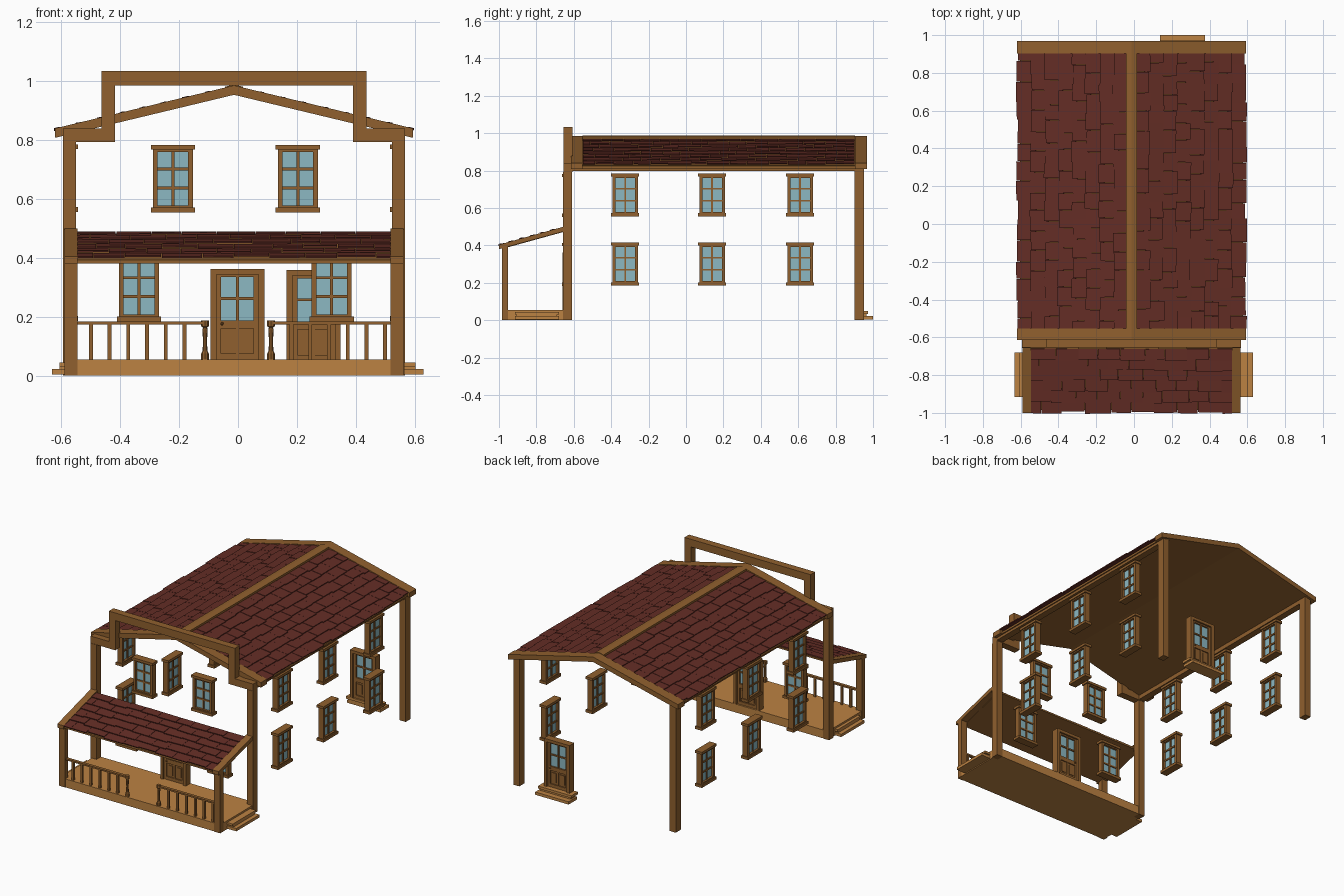
import bpy, bmesh, math, random
from mathutils import Matrix, Vector

if "Cube" in bpy.data.objects:
    bpy.data.objects.remove(bpy.data.objects["Cube"])

random.seed(4)
CX = -0.0135          # house centre line
SLOPE = 0.24          # main roof pitch


def srgb(r, g, b):
    return tuple((c / 255 / 12.92 if c < 11 else ((c / 255 + 0.055) / 1.055) ** 2.4) for c in (r, g, b)) + (1,)


def material(name, *rgb):
    m = bpy.data.materials.new(name)
    m.diffuse_color = srgb(*rgb)
    m.use_nodes = True
    m.node_tree.nodes["Principled BSDF"].inputs["Base Color"].default_value = m.diffuse_color
    return m


TRIM = material("brown_timber", 144, 96, 46)
PLANK = material("light_planks", 188, 130, 66)
SHINGLE = material("red_shingle", 100, 45, 37)
GLASS = material("blue_glass", 140, 184, 194)


def finish(name, bm, mats, matrix=Matrix()):
    bmesh.ops.recalc_face_normals(bm, faces=bm.faces)
    me = bpy.data.meshes.new(name)
    bm.to_mesh(me)
    bm.free()
    for m in mats:
        me.materials.append(m)
    ob = bpy.data.objects.new(name, me)
    ob.matrix_world = matrix
    bpy.context.collection.objects.link(ob)
    return ob


def add_box(bm, x0, x1, y0, y1, z0, z1, mi=0):
    mat = Matrix.Translation(((x0 + x1) / 2, (y0 + y1) / 2, (z0 + z1) / 2)) @ \
        Matrix.Diagonal((abs(x1 - x0), abs(y1 - y0), abs(z1 - z0), 1))
    for v in bmesh.ops.create_cube(bm, size=1, matrix=mat)["verts"]:
        for f in v.link_faces:
            f.material_index = mi


def boxes(name, items, mats, matrix=Matrix()):
    bm = bmesh.new()
    for it in items:
        add_box(bm, *it)
    return finish(name, bm, mats, matrix)


def prism(name, pts, axis, a, b, mat):
    """Extrude a 2D outline: axis 'y' takes (x, z) points, axis 'x' takes (y, z)."""
    bm = bmesh.new()
    place = (lambda p: (p[0] + CX, a, p[1])) if axis == "y" else (lambda p: (a, p[0], p[1]))
    f = bm.faces.new([bm.verts.new(place(p)) for p in pts])
    ext = bmesh.ops.extrude_face_region(bm, geom=[f])
    d = Vector((0, b - a, 0)) if axis == "y" else Vector((b - a, 0, 0))
    bmesh.ops.translate(bm, vec=d, verts=[v for v in ext["geom"] if isinstance(v, bmesh.types.BMVert)])
    return finish(name, bm, [mat])


def chevron(name, half, top, thick, y0, y1):
    low = top - SLOPE * half
    prism(name, [(-half, low), (0, top), (half, low), (half, low - thick),
                 (0, top - thick), (-half, low - thick)], "y", y0, y1, TRIM)


def shingles(name, start, along, down, rows, cols):
    """Rows of overlapping, slightly uneven shingles on a sloping rectangle."""
    bm = bmesh.new()
    start, along, down = Vector(start), Vector(along), Vector(down)
    width, u, v = along.length, along.normalized(), down.normalized()
    n = u.cross(v)
    if n.z < 0:
        n = -n
    step = down.length / rows
    for r in range(rows):
        w = width / cols
        cuts = [0] + [w * (i + (0.5 if r % 2 else 0.0) + random.uniform(-.15, .15))
                      for i in range(0 if r % 2 else 1, cols)] + [width]
        for a, b in zip(cuts, cuts[1:]):
            end = (r + 1) * step + random.uniform(-.006, .006)
            beg = max(0, end - step * 1.3)
            lift = random.uniform(.009, .013)
            vs = []
            for s, h in ((beg, .0), (end, lift)):
                for q in (a + .001, b - .001):
                    e = s + random.uniform(-.002, .002)
                    for t in (0, .006):
                        vs.append(bm.verts.new(start + u * q + v * e + n * (h + t)))
            for q in ((0, 1, 3, 2), (4, 6, 7, 5), (0, 4, 5, 1), (2, 3, 7, 6), (1, 5, 7, 3), (0, 2, 6, 4)):
                bm.faces.new([vs[k] for k in q])
    finish(name, bm, [SHINGLE])


# --- Main frame: corner posts, eave beams, stepped false front ---
for s, side in ((-1, "left"), (1, "right")):
    x0, x1 = sorted((CX + s * .537, CX + s * .58))
    boxes("front_post_" + side, [(x0, x1, -.657, -.61, 0, .793)], [TRIM])
    boxes("back_post_" + side, [(x0, x1, .9, .952, 0, .825)], [TRIM])
    boxes("eave_beam_" + side, [(x0, x1, -.61, .9, .797, .83)], [TRIM])
half = [(.45, 1.034), (.45, .838), (.58, .838), (.58, .793), (.404, .793), (.404, .985)]
prism("false_front", half + [(-x, z) for x, z in reversed(half)], "y", -.655, -.608, TRIM)

# --- Main roof ---
chevron("front_gable_trim", .607, .985, .032, -.615, -.553)
chevron("back_gable_trim", .607, .985, .032, .903, .968)
chevron("ridge_cap", .03, .988, .025, -.553, .903)
chevron("roof_deck", .59, .967, .014, -.553, .903)
for s, side in ((-1, "left"), (1, "right")):
    shingles("roof_shingles_" + side, (CX + s * .02, -.553, .963), (0, 1.456, 0),
             (s * .582, 0, -SLOPE * .582), 8, 14)

# --- Porch: floor, posts, roof ---
PL, PR = CX - .573, CX + .577
boxes("porch_floor", [(PL + .002, PR - .002, -.982, -.612, 0, .054)], [PLANK])
for s, side in ((-1, "left"), (1, "right")):
    x0, x1 = sorted((CX + s * .532, CX + s * .576))
    boxes("porch_post_" + side, [(x0, x1, -.985, -.952, 0, .393)], [TRIM])
    prism("porch_roof_beam_" + side, [(-1, .404), (-.655, .5), (-.655, .474), (-1, .38)], "x", x0, x1, TRIM)
prism("porch_roof_deck", [(-.985, .392), (-.655, .483), (-.655, .472), (-.985, .381)], "x",
      CX - .532, CX + .532, TRIM)
shingles("porch_shingles", (CX - .532, -.66, .483), (1.064, 0, 0), (0, -.335, -.092), 6, 9)

# --- Porch railing: balusters, rails, turned newels ---
for s, side in ((-1, "left"), (1, "right")):
    x_in = .112
    items = [(s * x_in, CX + s * .535, -.977, -.957, .173, .183)]
    for i in range(6):
        x = s * (.182 + i * .0635)
        items.append((x - .0065, x + .0065, -.973, -.960, .05, .176))
    boxes("railing_" + side, items, [TRIM])
    bm = bmesh.new()
    prof = [(.013, .054), (.013, .075), (.008, .085), (.007, .12), (.009, .155),
            (.007, .163), (.013, .167), (.013, .187)]
    for (r0, z0), (r1, z1) in zip(prof, prof[1:]):
        bmesh.ops.create_cone(bm, cap_ends=True, segments=8, radius1=r0, radius2=r1, depth=z1 - z0,
                              matrix=Matrix.Translation((s * x_in, -.967, (z0 + z1) / 2)))
    finish("newel_" + side, bm, [TRIM])

# --- Steps at both porch ends and at the back door ---
for side, a, b, c in (("left", PL, -.606, -.632), ("right", PR, .603, .629)):
    boxes("porch_steps_" + side, [(a, c, -.915, -.68, .004, .022), (a, b, -.905, -.69, .022, .03),
                                  (a, b, -.915, -.68, .03, .044)], [PLANK])
boxes("back_steps", [(.138, .376, .915, 1.0, .004, .022), (.148, .366, .915, .965, .022, .034),
                     (.138, .376, .905, .972, .034, .05)], [PLANK])


# --- Windows: 2 by 3 panes, face -y before turning ---
def window(name, x, y, z, turn):
    it = [(-.075, .075, -.025, .025, 0, .017), (-.075, .075, -.025, .025, .214, .23),
          (-.053, .053, -.004, .004, .017, .214, 1),
          (-.005, .005, -.01, .01, .02, .211),
          (-.055, .055, -.018, .018, .017, .024), (-.055, .055, -.018, .018, .206, .214)]
    it += [(s * .052, s * .068, -.018, .018, .017, .214) for s in (-1, 1)]
    it += [(-.053, .053, -.01, .01, h - .005, h + .005) for h in (.084, .148)]
    boxes(name, it, [TRIM, GLASS], Matrix.Translation((x, y, z)) @ Matrix.Rotation(turn, 4, "Z"))


for label, z, xs in (("lower", .184, (-.336, .318)), ("upper", .553, (-.221, .203))):
    for side, x in zip(("left", "right"), xs):
        window(f"front_window_{label}_{side}", x, -.637, z, 0)
    for i, y in enumerate((-.325, .14, .61)):
        window(f"right_window_{label}_{i}", CX + .5545, y, z + .002, math.pi / 2)
        window(f"left_window_{label}_{i}", CX - .5545, y, z + .002, -math.pi / 2)


# --- Doors: frame, panelled leaf, four panes and a knob ---
def door(name, x, y, z, turn):
    it = [(-.0915, .0915, -.024, .024, .289, .308), (-.056, .056, -.003, .003, .132, .283, 1),
          (-.06, .06, -.006, .006, .015, .112),
          (-.005, .005, -.011, .011, .015, .283), (-.056, .056, -.01, .01, .203, .212)]
    it += [(-.072, .072, -.013, .013, a, b) for a, b in ((0, .02), (.106, .133), (.28, .289))]
    for s in (-1, 1):
        it += [(s * .0715, s * .0915, -.024, .024, 0, .289), (s * .055, s * .0715, -.013, .013, .02, .28),
               (s * .014, s * .046, -.010, .010, .032, .094)]
    bm = bmesh.new()
    for b in it:
        add_box(bm, *b)
    for s in (-1, 1):
        bmesh.ops.create_icosphere(bm, subdivisions=1, radius=.006,
                                   matrix=Matrix.Translation((-.052, s * .018, .122)))
    finish(name, bm, [TRIM, GLASS], Matrix.Translation((x, y, z)) @ Matrix.Rotation(turn, 4, "Z"))


door("front_door", -.002, -.635, .054, 0)
door("back_door", .257, .927, .05, math.pi)
